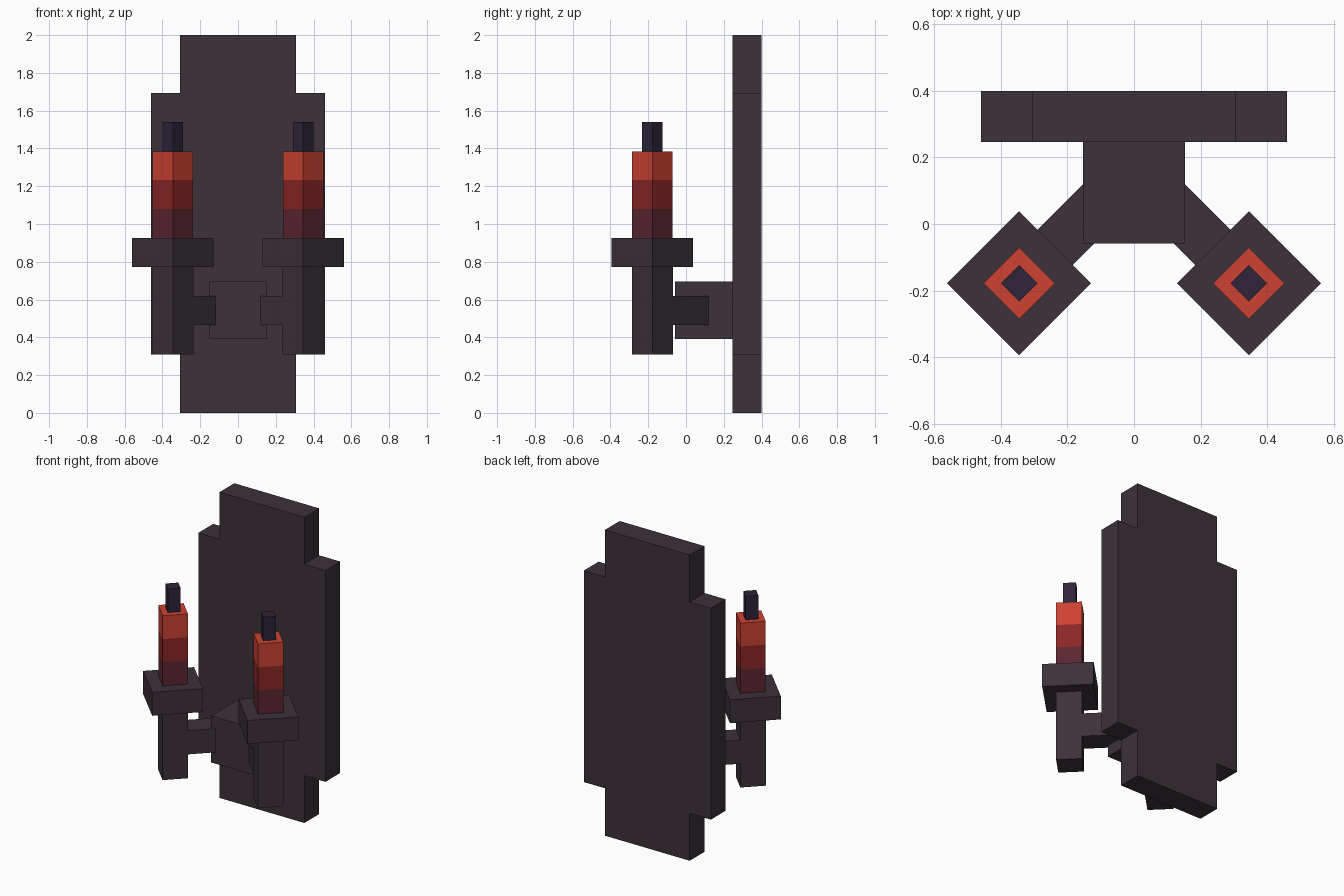
import bpy, bmesh, math
from mathutils import Matrix

cube = bpy.data.objects.get("Cube")
if cube:
    bpy.data.objects.remove(cube, do_unlink=True)


def material(name, rgb):
    """Flat material from 0-255 sRGB values."""
    lin = [((c / 255 + 0.055) / 1.055) ** 2.4 for c in rgb] + [1.0]
    m = bpy.data.materials.new(name)
    m.use_nodes = True
    m.diffuse_color = lin
    bsdf = next(n for n in m.node_tree.nodes if n.type == 'BSDF_PRINCIPLED')
    bsdf.inputs["Base Color"].default_value = lin
    return m


IRON = material("dark iron", (60, 50, 58))
WAX_LOW = material("deep wine wax", (92, 38, 50))
WAX_MID = material("dark red wax", (140, 38, 38))
WAX_TOP = material("bright red wax", (205, 66, 50))
WICK = material("dark violet wick", (46, 36, 58))


def finish(name, bm, mats, matrix=Matrix()):
    bmesh.ops.recalc_face_normals(bm, faces=bm.faces[:])
    mesh = bpy.data.meshes.new(name)
    bm.to_mesh(mesh)
    bm.free()
    for m in mats:
        mesh.materials.append(m)
    obj = bpy.data.objects.new(name, mesh)
    obj.matrix_world = matrix
    bpy.context.collection.objects.link(obj)
    return obj


def column(name, sx, sy, levels, mats, matrix=Matrix()):
    """Rectangular column with one material for each section between levels."""
    bm = bmesh.new()
    base = [bm.verts.new((x * sx / 2, y * sy / 2, levels[0]))
            for x, y in ((-1, -1), (1, -1), (1, 1), (-1, 1))]
    bm.faces.new(base)
    ring = base
    for i, z in enumerate(levels[1:]):
        nxt = [bm.verts.new((v.co.x, v.co.y, z)) for v in ring]
        for k in range(4):
            j = (k + 1) % 4
            bm.faces.new((ring[k], ring[j], nxt[j], nxt[k])).material_index = i
        ring = nxt
    bm.faces.new(ring).material_index = len(mats) - 1
    return finish(name, bm, mats, matrix)


# Stepped wall plate: half outline mirrored, then extruded backwards
half = [(0.307, 0), (0.307, 0.31), (0.46, 0.31), (0.46, 1.693), (0.307, 1.693), (0.307, 2)]
outline = half + [(-x, z) for x, z in reversed(half)]
bm = bmesh.new()
front = bm.faces.new([bm.verts.new((x, 0.247, z)) for x, z in outline])
geom = bmesh.ops.extrude_face_region(bm, geom=[front])["geom"]
bmesh.ops.translate(bm, vec=(0, 0.153, 0),
                    verts=[g for g in geom if isinstance(g, bmesh.types.BMVert)])
# Keep the front cap so the plate is closed
if not front.is_valid or len(bm.faces) < 14:
    bmesh.ops.holes_fill(bm, edges=bm.edges[:], sides=0)
finish("wall_plate", bm, [IRON])

# Central block that carries both arms
column("mount_block", 0.306, 0.306, [0.39, 0.695], [IRON],
       Matrix.Translation((0, 0.094, 0)))

# Diagonal arm, post, tray, candle and wick on each side
for side, s in (("left", 1), ("right", -1)):
    turn = Matrix.Rotation(math.radians(-45 * s), 4, 'Z')
    place = Matrix.Translation((0.345 * s, -0.178, 0)) @ turn
    arm_place = Matrix.Translation((0.2125 * s, -0.0455, 0)) @ turn
    column(side + "_arm", 0.375, 0.15, [0.465, 0.62], [IRON], arm_place)
    column(side + "_post", 0.154, 0.154, [0.31, 0.775], [IRON], place)
    column(side + "_tray", 0.306, 0.306, [0.772, 0.925], [IRON], place)
    column(side + "_candle", 0.152, 0.152, [0.925, 1.08, 1.232, 1.385],
           [WAX_LOW, WAX_MID, WAX_TOP], place)
    column(side + "_wick", 0.077, 0.077, [1.385, 1.54], [WICK], place)
